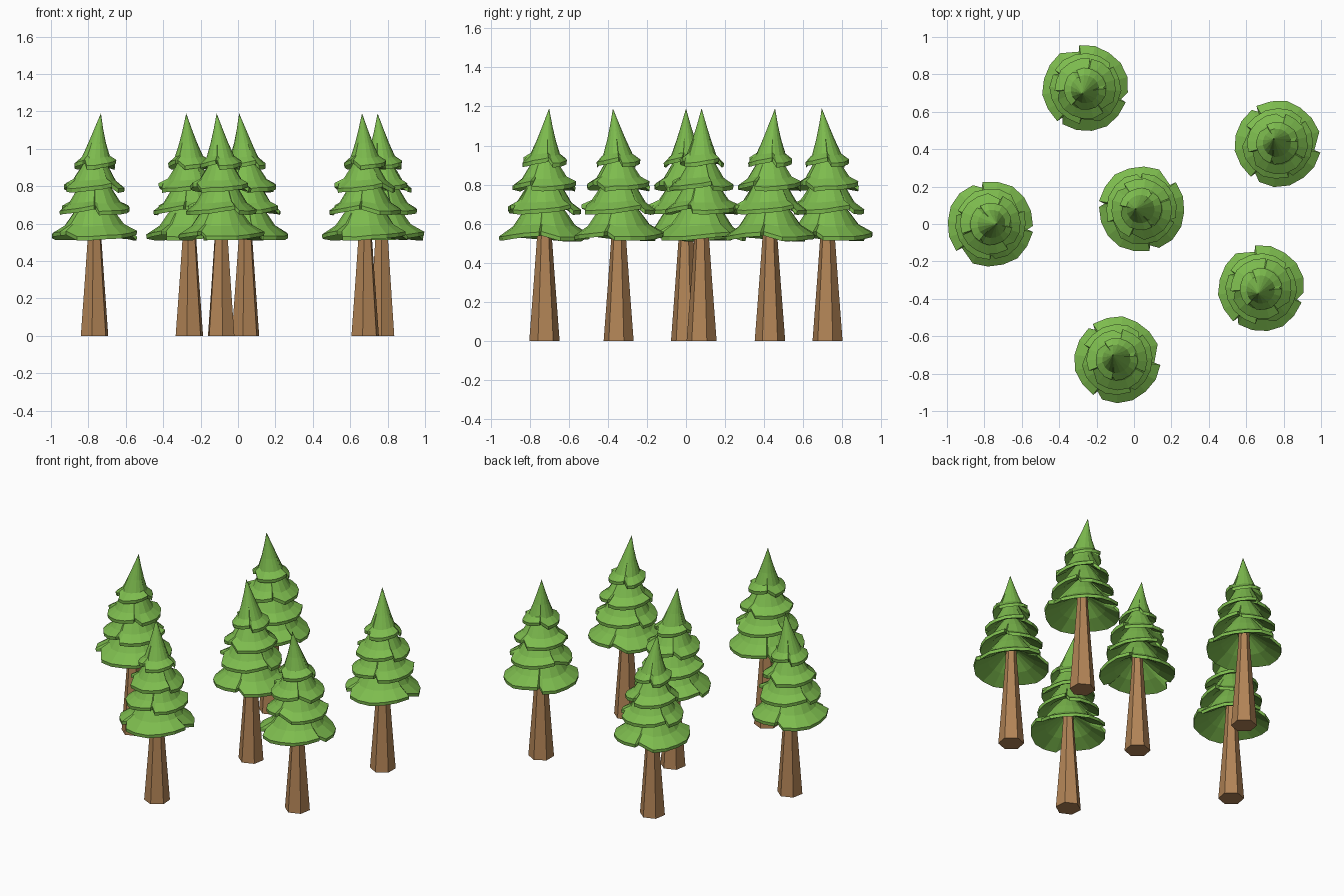
import bpy, bmesh, math, random

if "Cube" in bpy.data.objects:
    bpy.data.objects.remove(bpy.data.objects["Cube"])

random.seed(4)


def material(name, rgb):
    m = bpy.data.materials.new(name)
    m.diffuse_color = (*rgb, 1)
    m.use_nodes = True
    m.node_tree.nodes["Principled BSDF"].inputs["Base Color"].default_value = m.diffuse_color
    return m


GREEN = material("leaf green", (0.205, 0.50, 0.076))
BROWN = material("bark brown", (0.445, 0.231, 0.093))


def lean(x, z):
    # the upper crown bends towards local +x
    return x + 0.034 * max(0, (z - 0.85) / 0.34) ** 1.5


def bridge(bm, a, b):
    n = len(a)
    for i in range(n):
        bm.faces.new((a[i], a[(i + 1) % n], b[(i + 1) % n], b[i]))


def finish(bm, name, mat):
    bmesh.ops.recalc_face_normals(bm, faces=bm.faces)
    me = bpy.data.meshes.new(name)
    bm.to_mesh(me)
    bm.free()
    me.materials.append(mat)
    return me


# Tapered six-sided trunk
def trunk_mesh():
    bm = bmesh.new()
    rings = []
    for r, z in ((0.078, 0), (0.055, 0.3), (0.036, 0.56), (0.03, 0.68)):
        rings.append([bm.verts.new((r * math.cos(math.radians(60 * i + 20)),
                                    r * math.sin(math.radians(60 * i + 20)), z))
                      for i in range(6)])
    for a, b in zip(rings, rings[1:]):
        bridge(bm, a, b)
    bm.faces.new(rings[0])
    bm.faces.new(rings[-1])
    return finish(bm, "trunk", BROWN)


# Each skirt: profile (radius, height) from inner underside, round the rim, to the top
SKIRTS = [
    [(0.04, 0.64), (0.14, 0.565), (0.23, 0.517), (0.232, 0.538), (0.16, 0.588), (0.115, 0.655), (0.05, 0.74)],
    [(0.04, 0.77), (0.12, 0.69), (0.19, 0.653), (0.192, 0.674), (0.14, 0.71), (0.097, 0.78), (0.05, 0.85)],
    [(0.03, 0.89), (0.10, 0.81), (0.162, 0.774), (0.164, 0.796), (0.115, 0.832), (0.075, 0.9), (0.04, 0.97)],
    [(0.02, 1.00), (0.06, 0.94), (0.112, 0.897), (0.114, 0.918), (0.076, 0.953), (0.048, 1.03), (0.026, 1.10)],
]
RIM_WEIGHT = (0, 0.4, 1, 1, 0.45, 0.1, 0)   # how strongly each ring follows the torn rim
FLAPS, STEPS = 3, 5


def foliage_mesh():
    bm = bmesh.new()
    for k, profile in enumerate(SKIRTS):
        # columns: (angle, radius factor, lift); flaps rise along the rim and end in a notch
        cols = []
        for f in range(FLAPS):
            start = math.tau * f / FLAPS + k * 0.75 + random.uniform(-0.2, 0.2)
            span = math.tau / FLAPS
            if f:
                span = math.tau / FLAPS
            for s in range(STEPS + 1):
                t = s / STEPS
                ang = start + 0.06 + t * (span * 0.92 - 0.12)
                cols.append((ang, random.uniform(0.975, 1.01),
                             0.028 * t ** 2 - 0.007 + random.uniform(-0.003, 0.003)))
            cols.append((start + span * 0.92 - 0.02, 0.86, 0.022))
        rings = []
        for (r, z), w in zip(profile, RIM_WEIGHT):
            ring = []
            for ang, fac, lift in cols:
                rr, zz = r * (1 + (fac - 1) * w), z + lift * w
                ring.append(bm.verts.new((lean(rr * math.cos(ang), zz), rr * math.sin(ang), zz)))
            rings.append(ring)
        for a, b in zip(rings, rings[1:]):
            bridge(bm, a, b)
        if k < 3:
            bridge(bm, rings[-1], rings[0])
        else:
            # pointed tip
            bm.faces.new(rings[0])
            tip = bm.verts.new((lean(0, 1.19), 0, 1.19))
            top = rings[-1]
            for i in range(len(top)):
                bm.faces.new((top[i], top[(i + 1) % len(top)], tip))
    return finish(bm, "foliage", GREEN)


trunk, foliage = trunk_mesh(), foliage_mesh()

# Six trees: x, y, turn in degrees
TREES = [(-0.767, 0.0, 0), (0.68, -0.345, 240), (-0.09, -0.725, 135),
         (0.04, 0.08, 180), (0.768, 0.43, 130), (-0.26, 0.725, 240)]
for n, (x, y, turn) in enumerate(TREES, 1):
    for name, me in (("trunk", trunk), ("foliage", foliage)):
        ob = bpy.data.objects.new(f"tree_{n}_{name}", me)
        ob.location = (x, y, 0)
        ob.rotation_euler.z = math.radians(turn)
        bpy.context.collection.objects.link(ob)
